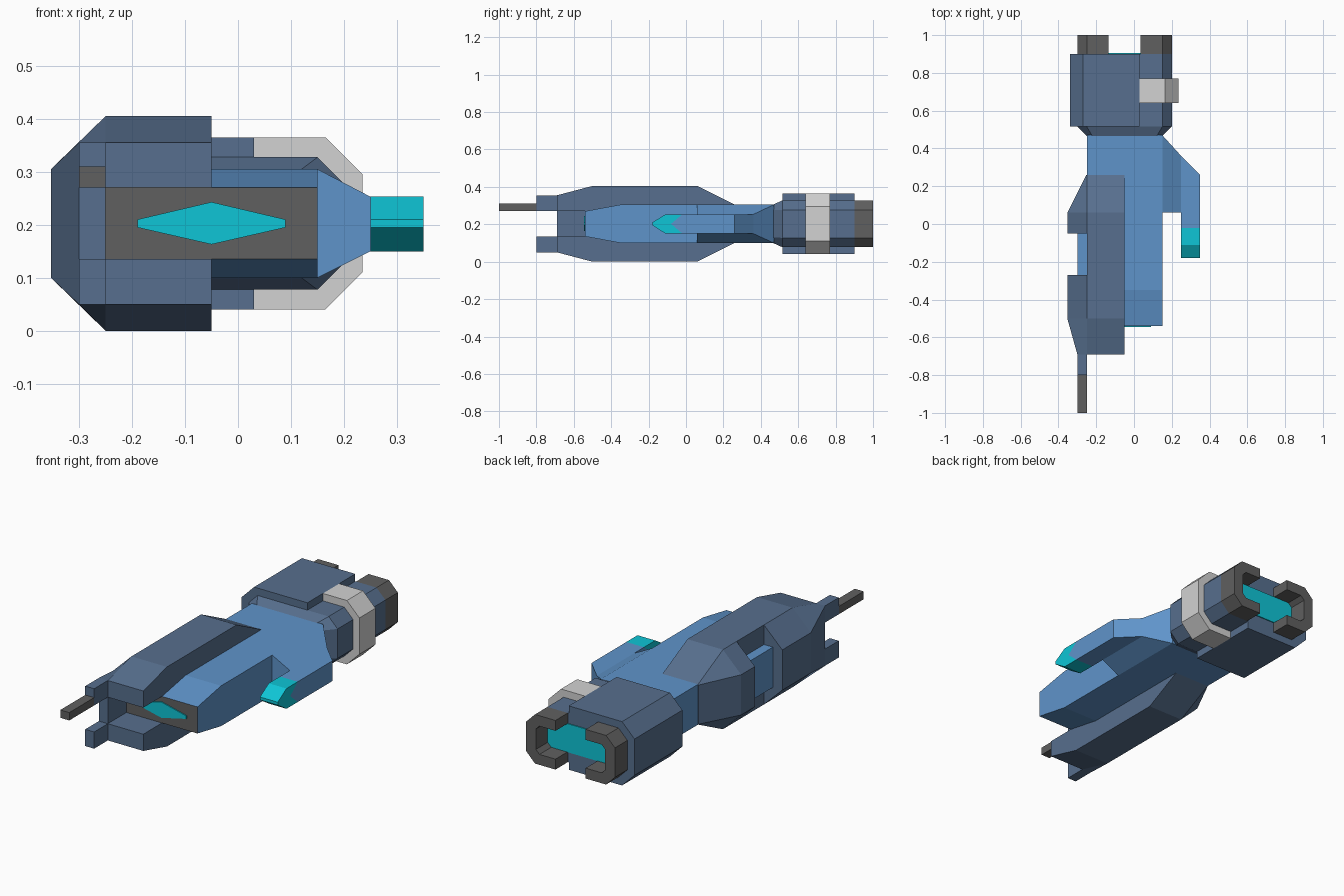
import bpy, bmesh

if "Cube" in bpy.data.objects:
    bpy.data.objects.remove(bpy.data.objects["Cube"])


def material(name, hexcode):
    rgb = [int(hexcode[i:i + 2], 16) / 255 for i in (0, 2, 4)]
    lin = [c / 12.92 if c <= 0.04045 else ((c + 0.055) / 1.055) ** 2.4 for c in rgb]
    m = bpy.data.materials.new(name)
    m.diffuse_color = (*lin, 1)
    m.use_nodes = True
    m.node_tree.nodes["Principled BSDF"].inputs["Base Color"].default_value = m.diffuse_color
    return m


SLATE = material("slate_blue", "576F8E")
BLUE = material("light_blue", "5F94CA")
DARK = material("dark_grey", "606060")
PALE = material("pale_grey", "D2D2D2")
CYAN = material("cyan_glow", "0EC5D6")
CX, CZ = -0.05, 0.2025   # centre line of the body


def loft(name, rings, mat):
    """Skin matching rings of 3D points and cap both ends."""
    bm = bmesh.new()
    vs = [[bm.verts.new(p) for p in r] for r in rings]
    n = len(vs[0])
    for a, b in zip(vs, vs[1:]):
        for i in range(n):
            j = (i + 1) % n
            bm.faces.new((a[i], a[j], b[j], b[i]))
    bm.faces.new(vs[0])
    bm.faces.new(vs[-1][::-1])
    bmesh.ops.recalc_face_normals(bm, faces=bm.faces)
    me = bpy.data.meshes.new(name)
    bm.to_mesh(me)
    bm.free()
    me.materials.append(mat)
    ob = bpy.data.objects.new(name, me)
    bpy.context.collection.objects.link(ob)
    return ob


def along_x(name, yz, x0, x1, mat):
    return loft(name, [[(x, y, z) for y, z in yz] for x in (x0, x1)], mat)


def along_y(name, xz, y0, y1, mat):
    return loft(name, [[(x, y, z) for x, z in xz] for y in (y0, y1)], mat)


def box(name, x0, x1, y0, y1, z0, z1, mat):
    return along_y(name, [(x0, z0), (x1, z0), (x1, z1), (x0, z1)], y0, y1, mat)


def octagon(hx, hz, c):
    """Chamfered rectangle around the centre line."""
    pts = [(hx, hz - c), (hx - c, hz), (c - hx, hz), (-hx, hz - c),
           (-hx, c - hz), (c - hx, -hz), (hx - c, -hz), (hx, c - hz)]
    return [(CX + x, CZ + z) for x, z in pts]


# Central body with a dark front face
body = along_x("central_body", [(-.54, .135), (-.35, .10), (.47, .10), (.47, .305),
                                (-.35, .305), (-.54, .27)], -.25, .15, BLUE)
body.data.materials.append(DARK)
for f in body.data.polygons:
    if f.normal.y < -0.9:
        f.material_index = 1

# Glowing front lens
along_y("front_lens", [(-.05, .243), (.09, .21), (.09, .195), (-.05, .163),
                       (-.19, .195), (-.19, .21)], -.545, -.539, CYAN)

# Armoured hull, open in the front
along_x("hull_shell", [(-.69, .27), (-.69, .355), (-.5, .405), (.06, .405), (.26, .305),
                       (.26, .10), (.06, 0), (-.5, 0), (-.69, .05), (-.69, .135),
                       (-.5, .135), (-.5, .27)], -.25, -.05, SLATE)


# Sloped hull flanks either side of the notch
def flank(y, x, inner, outer):
    return [(-.25, y, CZ + inner), (x, y, CZ + outer), (x, y, CZ - outer), (-.25, y, CZ - inner)]


loft("front_flank", [flank(-.69, -.30, .1525, .1525), flank(-.5, -.353, .2025, .1025),
                     flank(-.27, -.353, .2025, .1025)], SLATE)
loft("rear_flank", [flank(-.05, -.353, .2025, .1025), flank(.06, -.353, .2025, .1025),
                    flank(.26, -.253, .1025, .0995)], SLATE)
box("notch_insert", -.30, -.25, -.28, -.04, .10, .305, BLUE)

# Front prongs and barrel
box("upper_prong", -.30, -.25, -.80, -.69, .27, .355, SLATE)
box("lower_prong", -.30, -.25, -.80, -.69, .05, .135, SLATE)
box("barrel", -.30, -.25, -1, -.80, .27, .31, DARK)

# Side arm with a cyan chevron tip
loft("arm_root", [[(x, .06, z0), (x, y1, z0), (x, y1, z1), (x, .06, z1)]
                  for x, y1, z0, z1 in ((.15, .47, .10, .305), (.25, .36, .15, .253))], BLUE)
loft("side_arm", [[(x, yb, .253), (x, yb, .15), (x, -.02, .15), (x, -.08, CZ), (x, -.02, .253)]
                  for x, yb in ((.25, .36), (.35, .26))], BLUE)
along_x("arm_tip", [(-.02, .253), (-.11, .253), (-.18, .21), (-.18, .195), (-.11, .15),
                    (-.02, .15), (-.08, CZ)], .25, .35, CYAN)

# Neck and engine core
loft("engine_core", [[(x, y, z) for x, z in octagon(hx, hz, c)]
                     for y, hx, hz, c in ((.465, .20, .1025, .03), (.515, .25, .125, .05),
                                          (.90, .25, .125, .05))], SLATE)

# Engine cover on the left, pale strap on the right
along_y("engine_cover", [(.03, .04), (.03, .365), (-.27, .365), (-.34, .295),
                         (-.34, .11), (-.27, .04)], .515, .90, SLATE)
along_y("engine_strap", [(.03, .04), (.03, .365), (.165, .365), (.235, .295),
                         (.235, .11), (.165, .04)], .64, .77, PALE)

# Exhaust: glowing plate between two mirrored clamps
box("exhaust_glow", -.25, .15, .895, .905, .13, .275, CYAN)
clamp = [(.085, .125), (.20, .125), (.25, .075), (.25, -.075), (.20, -.125), (.085, -.125),
         (.085, -.072), (.175, -.072), (.195, -.052), (.195, .052), (.175, .072), (.085, .072)]
for side, label in ((1, "right"), (-1, "left")):
    along_y(label + "_exhaust_clamp", [(CX + side * x, CZ + z) for x, z in clamp], .90, 1, DARK)
